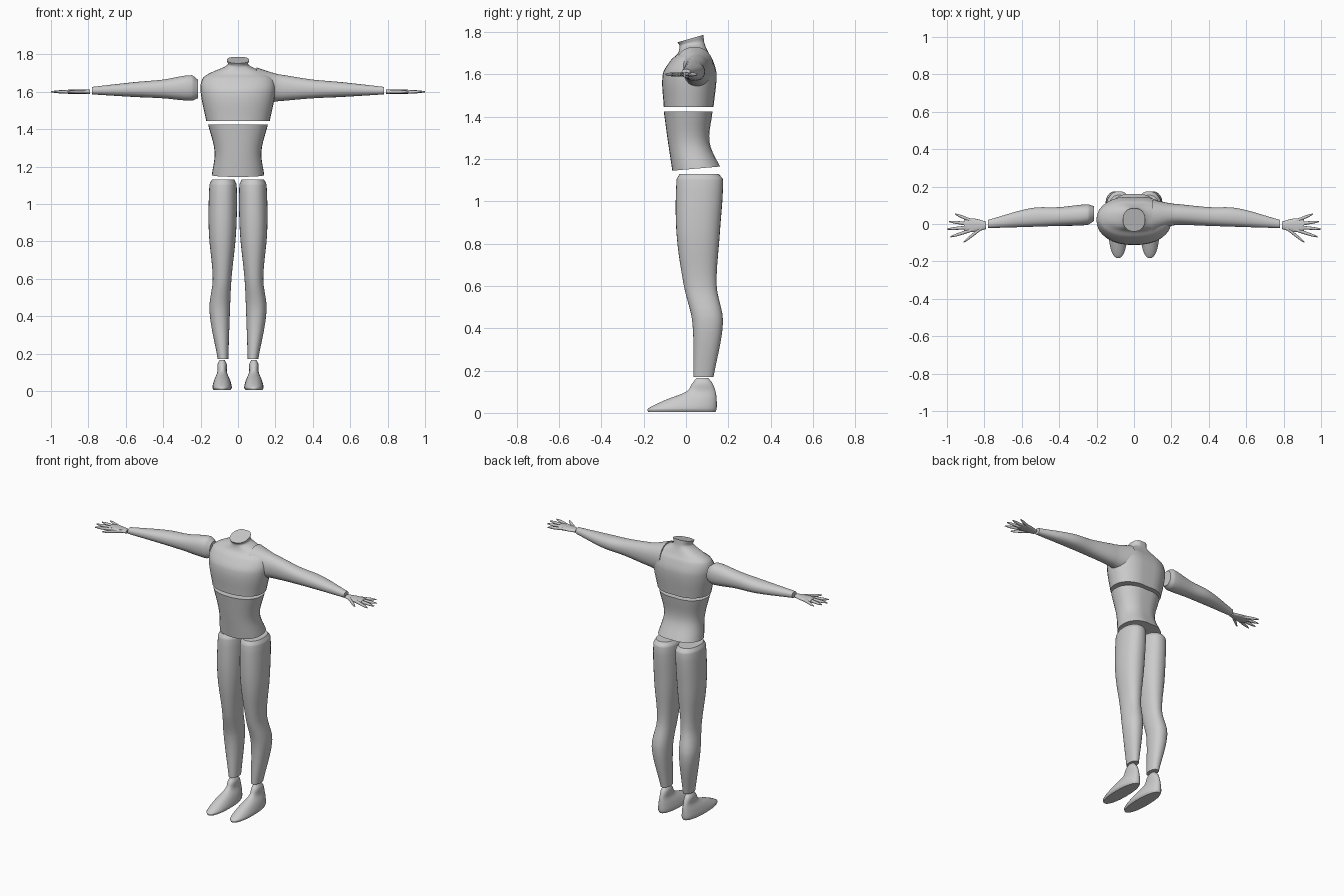
import bpy, bmesh, math
from math import sin, cos, pi, copysign, radians

cube = bpy.data.objects.get("Cube")
if cube:
    bpy.data.objects.remove(cube, do_unlink=True)

colour = (0.6, 0.6, 0.6, 1)
grey = bpy.data.materials.new("light grey")
grey.use_nodes = True
grey.diffuse_color = colour
grey.node_tree.nodes["Principled BSDF"].inputs["Base Color"].default_value = colour


def smooth_sections(rows, steps):
    """Fill in sections between the given ones along smooth curves."""
    last = len(rows) - 1

    def slope(i, k):
        before, after = rows[max(i - 1, 0)], rows[min(i + 1, last)]
        return (after[k] - before[k]) / (after[0] - before[0])

    result = []
    for i in range(last):
        start, end = rows[i], rows[i + 1]
        gap = end[0] - start[0]
        for step in range(steps):
            t = step / steps
            ease = t * t * (3 - 2 * t)
            leave, arrive = gap * t * (1 - t) ** 2, gap * t * t * (t - 1)
            section = [start[0] + gap * t]
            for k in range(1, len(start)):
                section.append(start[k] + (end[k] - start[k]) * ease
                               + slope(i, k) * leave + slope(i + 1, k) * arrive)
            result.append(section)
    return result + [rows[last]]


def loft(name, rows, along_x=False, side=1, sides=32, steps=5, tilt=0, groove=0):
    """Skin oval sections (position, centre, half width, centre, half depth).
    Tilt slants the last end; groove sinks a channel down the back."""
    sections = smooth_sections(rows, steps)
    bm = bmesh.new()
    rings = []
    for index, (pos, centre_a, half_a, centre_b, half_b) in enumerate(sections):
        slant = tilt * (index / (len(sections) - 1)) ** 4
        ring = []
        for k in range(sides):
            angle = 2 * pi * k / sides
            u, v = [copysign(abs(w) ** 0.9, w) for w in (cos(angle), sin(angle))]
            if v > 0:
                v *= 1 - groove * math.exp(-(4 * u) ** 2)
            a, b = centre_a + half_a * u, centre_b + half_b * v
            x, y, z = (pos, a, b) if along_x else (a, b, pos + slant * v)
            ring.append(bm.verts.new((x * side, y, z)))
        rings.append(ring)
    for lower, upper in zip(rings, rings[1:]):
        for k in range(sides):
            bm.faces.new((lower[k - 1], lower[k], upper[k], upper[k - 1]))
    for cap in (rings[0], rings[-1]):
        bm.faces.new(cap)
    bmesh.ops.recalc_face_normals(bm, faces=bm.faces)
    mesh = bpy.data.meshes.new(name)
    bm.to_mesh(mesh)
    bm.free()
    mesh.materials.append(grey)
    part = bpy.data.objects.new(name, mesh)
    bpy.context.collection.objects.link(part)
    bpy.ops.object.select_all(action="DESELECT")
    part.select_set(True)
    bpy.context.view_layer.objects.active = part
    bpy.ops.object.shade_smooth_by_angle(angle=radians(42))


def upright(profile, centre=0):
    """Sections from (height, half width, front, back)."""
    return [(z, centre, half, (front + back) / 2, (back - front) / 2)
            for z, half, front, back in profile]


def limb(profile):
    """Arm sections from (distance, depth centre, half depth, half height)."""
    return [(x, y, depth, 1.6 + 0.3 * height, height) for x, y, depth, height in profile]


# Chest with neck stump, then the separate abdomen
loft("chest", upright([
    (1.445, 0.17, -0.105, 0.135), (1.6, 0.2, -0.11, 0.15), (1.67, 0.19, -0.07, 0.13),
    (1.7, 0.15, -0.04, 0.11), (1.74, 0.06, -0.03, 0.09), (1.77, 0.06, -0.04, 0.085)]),
    tilt=0.018, groove=0.06)
loft("abdomen", upright([
    (1.425, 0.16, -0.105, 0.13), (1.28, 0.125, -0.085, 0.115), (1.155, 0.14, -0.065, 0.165)]),
    tilt=0.01, groove=0.05)

# The left arm grows out of the chest; the right arm is a loose piece
roots = {"left": [(0.1, 0.04, 0.09, 0.1), (0.2, 0.05, 0.06, 0.075)],
         "right": [(0.215, 0.055, 0.04, 0.05)]}
arm = [(0.25, 0.05, 0.055, 0.068), (0.4, 0.04, 0.05, 0.05),
       (0.55, 0.035, 0.05, 0.04), (0.78, 0, 0.022, 0.02)]
palm = [(0.79, 0.02), (0.86, 0.037), (0.91, 0.03)]

# Fingers fan out from the wrist: angle in degrees and reach
fan = {"thumb": (-38, 0.14), "index_finger": (-18, 0.19), "middle_finger": (-5, 0.2),
       "ring_finger": (7, 0.19), "little_finger": (22, 0.17)}

# Hip-to-ankle outline: height, centre, half width, front, back
leg = [(1.13, 0.08, 0.06, -0.03, 0.155), (1.1, 0.08, 0.073, -0.045, 0.175),
       (0.85, 0.083, 0.073, -0.045, 0.16), (0.6, 0.085, 0.05, -0.01, 0.145),
       (0.43, 0.098, 0.055, 0.03, 0.175), (0.17, 0.08, 0.028, 0.035, 0.13)]
foot = [(0.005, 0.045, -0.18, 0.14), (0.02, 0.052, -0.18, 0.145), (0.06, 0.042, -0.1, 0.145),
        (0.1, 0.026, 0, 0.14), (0.14, 0.025, 0.03, 0.125), (0.165, 0.015, 0.05, 0.105)]

for label, side in (("left", 1), ("right", -1)):
    loft(label + "_arm", limb(roots[label] + arm), along_x=True, side=side)
    loft(label + "_hand", [(x, -0.007, half, 1.6, 0.011) for x, half in palm],
         along_x=True, side=side, sides=20)
    for finger, (angle, reach) in fan.items():
        rows = []
        for part, radius in ((0.1, 0.01), (0.8, 0.008), (1, 0.003)):
            out = reach * part
            rows.append((0.8 + out * cos(radians(angle)), out * sin(radians(angle)) - 0.01,
                         radius, 1.6, radius))
        loft(label + "_" + finger, rows, along_x=True, side=side, sides=12)
    loft(label + "_leg", [section for z, centre, *outline in leg
                          for section in upright([(z, *outline)], centre)], side=side)
    loft(label + "_foot", upright(foot, centre=0.085), side=side)
